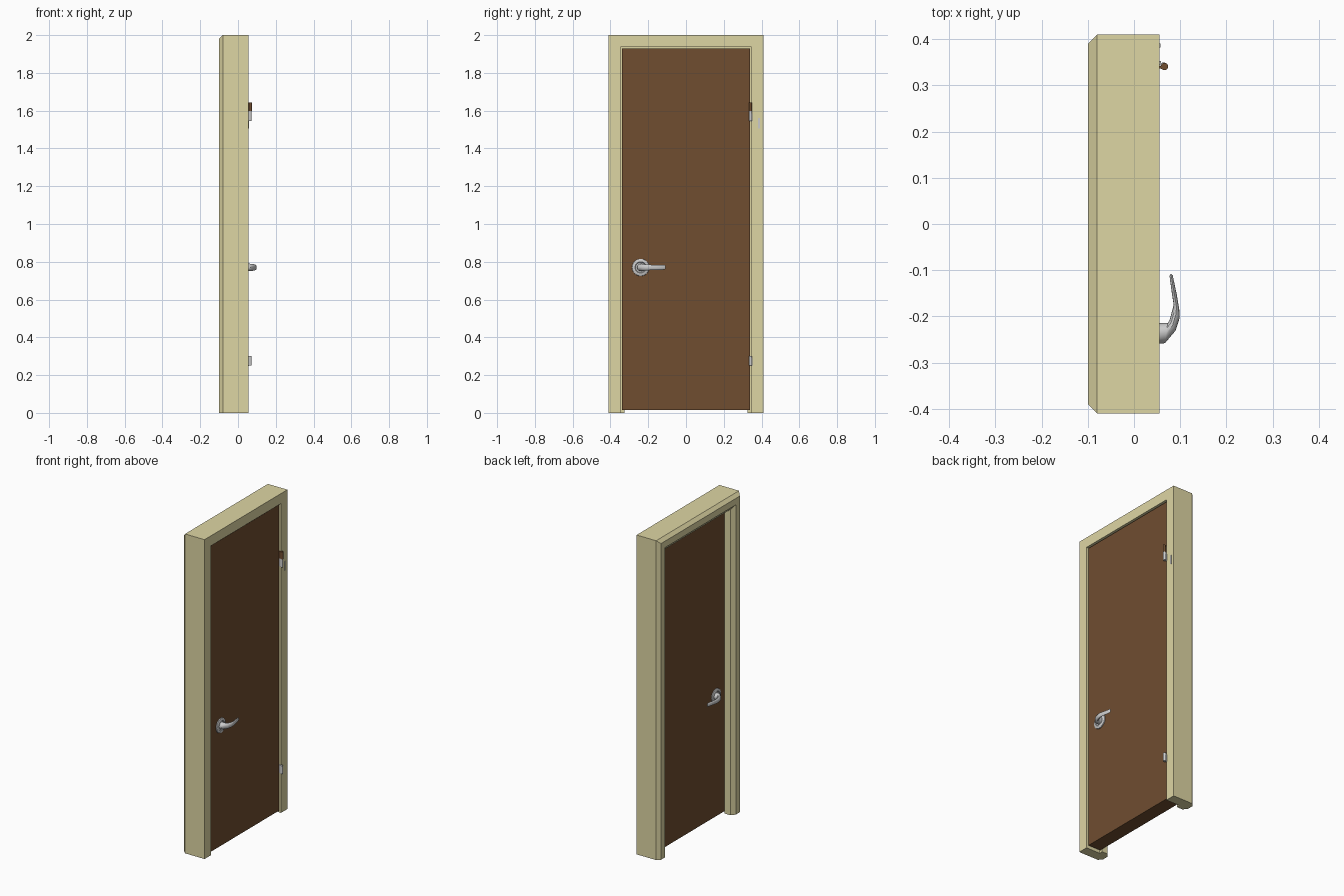
import bpy, bmesh, math
from mathutils import Vector

if "Cube" in bpy.data.objects:
    bpy.data.objects.remove(bpy.data.objects["Cube"])


def material(name, rgb):
    m = bpy.data.materials.new(name)
    m.diffuse_color = (*rgb, 1)
    m.use_nodes = True
    m.node_tree.nodes["Principled BSDF"].inputs["Base Color"].default_value = m.diffuse_color
    return m


CREAM = material("cream_paint", (0.73, 0.67, 0.37))
BROWN = material("brown_wood", (0.16, 0.075, 0.03))


def loft(name, rings, mat=None, smooth=False):
    """Skin matching closed rings and cap both ends."""
    bm = bmesh.new()
    loops = [[bm.verts.new(p) for p in ring] for ring in rings]
    n = len(loops[0])
    for a, b in zip(loops, loops[1:]):
        for i in range(n):
            j = (i + 1) % n
            bm.faces.new((a[i], a[j], b[j], b[i]))
    bm.faces.new(loops[0])
    bm.faces.new(loops[-1])
    bmesh.ops.recalc_face_normals(bm, faces=bm.faces)
    me = bpy.data.meshes.new(name)
    bm.to_mesh(me)
    bm.free()
    ob = bpy.data.objects.new(name, me)
    bpy.context.collection.objects.link(ob)
    if mat:
        me.materials.append(mat)
    if smooth:
        bpy.ops.object.select_all(action='DESELECT')
        ob.select_set(True)
        bpy.context.view_layer.objects.active = ob
        bpy.ops.object.shade_smooth_by_angle(angle=math.radians(35))
    return ob


def box(name, lo, hi, mat=None):
    (x0, y0, z0), (x1, y1, z1) = lo, hi
    return loft(name, [[(x0, y0, z), (x1, y0, z), (x1, y1, z), (x0, y1, z)]
                       for z in (z0, z1)], mat)


def pin(name, x, y, z0, z1, r, mat=None):
    ring = [(x + r * math.cos(t * math.tau / 16), y + r * math.sin(t * math.tau / 16))
            for t in range(16)]
    return loft(name, [[(*p, z) for p in ring] for z in (z0, z1)], mat, True)


# Door frame: rebated profile (x, inset) swept round three sides with mitres
profile = [(0.055, 0), (-0.08, 0), (-0.10, 0.02), (-0.10, 0.06),
           (-0.08, 0.085), (-0.04, 0.085), (-0.04, 0.063), (0.055, 0.063)]
W, H = 0.41, 2.0
loft("door_frame", [
    [(x, -W + d, 0) for x, d in profile],
    [(x, -W + d, H - d) for x, d in profile],
    [(x, W - d, H - d) for x, d in profile],
    [(x, W - d, 0) for x, d in profile]], CREAM)

# Door leaf
FRONT, BACK = 0.047, -0.039
box("door_panel", (BACK, -0.34, 0.015), (FRONT, 0.34, 1.93), BROWN)

# Handles, one per face; distances measured out from the leaf surface
HY, HZ = -0.24, 0.77
sections = [  # outer (out, y), inner (out, y), half height
    ((0.000, -0.260), (0.000, -0.215), 0.021),
    ((0.020, -0.258), (0.026, -0.214), 0.019),
    ((0.043, -0.231), (0.030, -0.208), 0.017),
    ((0.052, -0.203), (0.035, -0.190), 0.015),
    ((0.051, -0.185), (0.039, -0.175), 0.014),
    ((0.046, -0.155), (0.035, -0.150), 0.013),
    ((0.037, -0.112), (0.030, -0.113), 0.012),
    ((0.034, -0.108), (0.031, -0.109), 0.008)]
rose = [(0.0, 0.046), (0.005, 0.045), (0.008, 0.040), (0.008, 0.030), (0.004, 0.027)]

for side, surf, s in (("front", FRONT, 1), ("back", BACK, -1)):
    rings = []
    for (oo, oy), (io, iy), hz in sections:
        o, i = Vector((surf + s * oo, oy, HZ)), Vector((surf + s * io, iy, HZ))
        mid, half = (o + i) / 2, (o - i) / 2
        rings.append([mid + half * math.cos(k * math.tau / 12)
                      + Vector((0, 0, hz * math.sin(k * math.tau / 12)))
                      for k in range(12)])
    loft(side + "_lever", rings, smooth=True)
    loft(side + "_rosette", [
        [(surf + s * d, HY + r * math.cos(k * math.tau / 24), HZ + r * math.sin(k * math.tau / 24))
         for k in range(24)] for d, r in rose], smooth=True)

# Hinges: knuckle barrel with a leaf plate running back into the gap
for name, z in (("upper", 1.545), ("lower", 0.25)):
    pin(name + "_hinge_barrel", 0.064, 0.342, z, z + 0.052, 0.008)
    box(name + "_hinge_leaf", (0.03, 0.341, z), (0.062, 0.346, z + 0.052))
    box(name + "_hinge_frame_plate", (0.052, 0.342, z - 0.002), (0.058, 0.353, z + 0.04))

# Brown upper knuckle of the top hinge
pin("upper_hinge_top_knuckle", 0.066, 0.341, 1.597, 1.642, 0.008, BROWN)
box("upper_hinge_top_leaf", (0.04, 0.337, 1.597), (0.064, 0.342, 1.642), BROWN)

# Small strike plate on the frame face
box("frame_plate", (0.05, 0.382, 1.505), (0.057, 0.391, 1.56))
